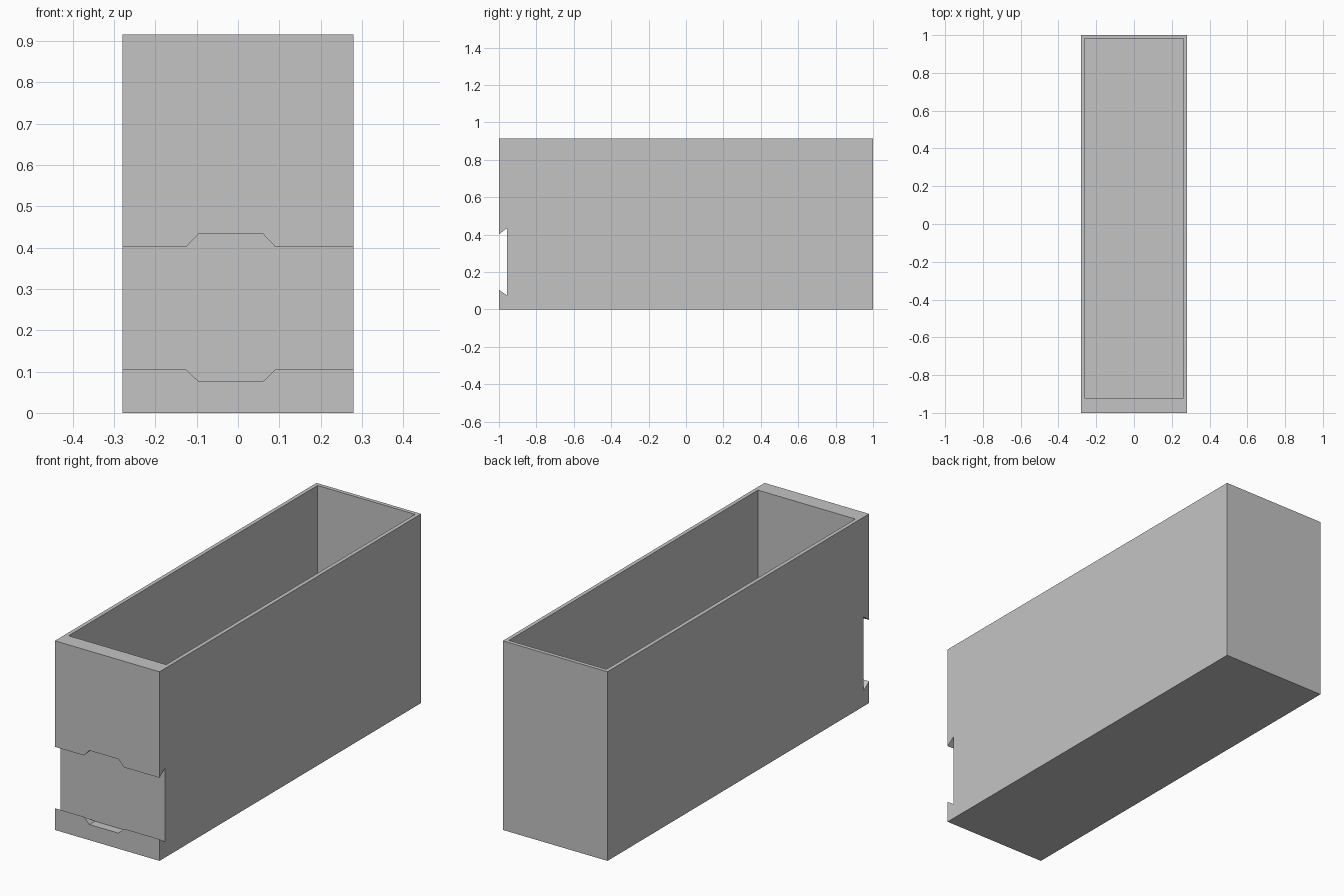
import bpy
import bmesh
from mathutils import Vector

if "Cube" in bpy.data.objects:
    bpy.data.objects.remove(bpy.data.objects["Cube"])

W, L, H = 0.28, 1.0, 0.915      # half width, half length, height
WALL, FRONT_WALL = 0.019, 0.078

grey = bpy.data.materials.new("plain_grey")
grey.diffuse_color = (0.55, 0.55, 0.55, 1)
grey.use_nodes = True
grey.node_tree.nodes["Principled BSDF"].inputs["Base Color"].default_value = grey.diffuse_color


def prism(name, profile, sweep):
    """Closed solid made by sweeping a polygon along a vector."""
    bm = bmesh.new()
    face = bm.faces.new([bm.verts.new(p) for p in profile])
    new = bmesh.ops.extrude_face_region(bm, geom=[face])["geom"]
    bmesh.ops.translate(bm, vec=Vector(sweep),
                        verts=[v for v in new if isinstance(v, bmesh.types.BMVert)])
    bmesh.ops.recalc_face_normals(bm, faces=bm.faces)
    mesh = bpy.data.meshes.new(name)
    bm.to_mesh(mesh)
    bm.free()
    mesh.materials.append(grey)
    obj = bpy.data.objects.new(name, mesh)
    bpy.context.collection.objects.link(obj)
    return obj


def rect(x0, x1, y0, y1, z):
    return [(x0, y0, z), (x1, y0, z), (x1, y1, z), (x0, y1, z)]


# Outer block
body = prism("open_box", rect(-W, W, -L, L, 0), (0, 0, H))

# Storage cavity, open at the top
cavity = prism("cavity_cutter",
               rect(-W + WALL, W - WALL, -L + FRONT_WALL, L - WALL, WALL),
               (0, 0, H + 0.1))

# Dovetail slot across the front, running the full width
slot_profile = [(-1.043, 0.135), (-0.957, 0.075), (-0.957, 0.434), (-1.043, 0.37)]
slot = prism("slot_cutter", [(-W - 0.1, y, z) for y, z in slot_profile],
             (2 * W + 0.2, 0, 0))

# Tapered notch widening the slot mouth above and below
notch_profile = [(-0.125, 0.105), (-0.095, 0.0755), (0.06, 0.0755), (0.09, 0.105),
                 (0.09, 0.402), (0.06, 0.4335), (-0.095, 0.4335), (-0.125, 0.402)]
notch = prism("notch_cutter", [(x, -1.1, z) for x, z in notch_profile],
              (0, 0.1425, 0))

# Cut the block
for cutter in (cavity, slot, notch):
    cutter.hide_render = True
    cutter.hide_set(True)
    mod = body.modifiers.new(cutter.name, "BOOLEAN")
    mod.operation = "DIFFERENCE"
    mod.solver = "EXACT"
    mod.object = cutter

# Keep only the finished box
bpy.context.view_layer.update()
result = bpy.data.meshes.new_from_object(
    body.evaluated_get(bpy.context.evaluated_depsgraph_get()))
body.modifiers.clear()
body.data = result
for cutter in (cavity, slot, notch):
    bpy.data.objects.remove(cutter)
